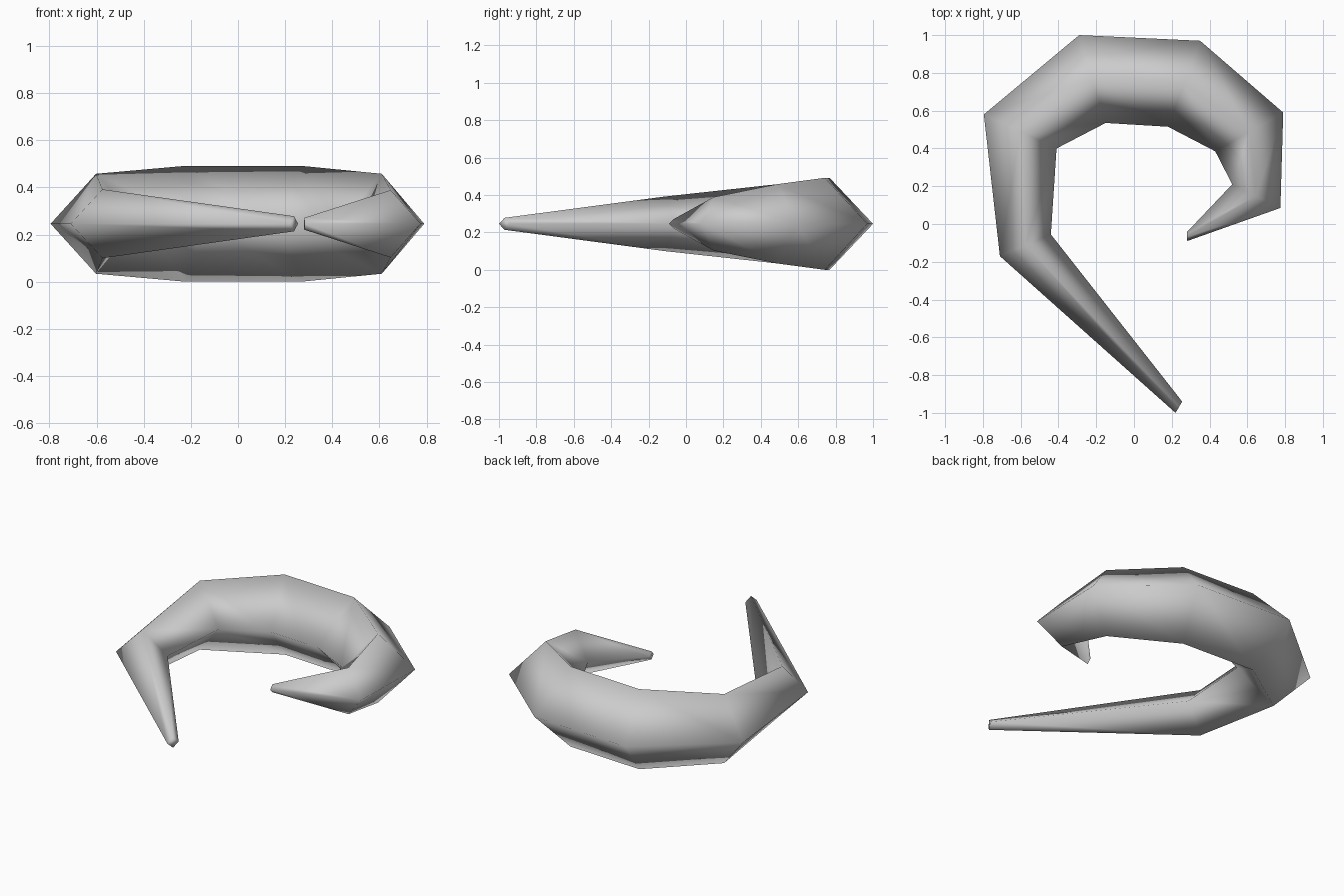
import bpy
import bmesh
from mathutils import Vector

if "Cube" in bpy.data.objects:
    bpy.data.objects.remove(bpy.data.objects["Cube"], do_unlink=True)

# Plain grey horn colour
grey = bpy.data.materials.new("horn_grey")
grey.use_nodes = True
colour = (0.6, 0.6, 0.6, 1.0)
grey.diffuse_color = colour
grey.node_tree.nodes["Principled BSDF"].inputs["Base Color"].default_value = colour

# Diamond sections along the curl: outer point, inner point, half height
MID_Z = 0.246
SECTIONS = [
    ((0.22, -1.0), (0.255, -0.94), 0.032),
    ((-0.71, -0.17), (-0.44, -0.055), 0.146),
    ((-0.795, 0.58), (-0.41, 0.4), 0.212),
    ((-0.29, 1.0), (-0.15, 0.535), 0.246),
    ((0.35, 0.97), (0.18, 0.515), 0.246),
    ((0.79, 0.59), (0.43, 0.385), 0.212),
    ((0.775, 0.085), (0.52, 0.21), 0.143),
    ((0.282, -0.09), (0.28, -0.043), 0.025),
]


def diamond(bm, outer, inner, half_height):
    """Four-cornered ring: outer, top, inner, bottom."""
    out = Vector((*outer, MID_Z))
    inn = Vector((*inner, MID_Z))
    mid = (out + inn) / 2
    rise = Vector((0, 0, half_height))
    return [bm.verts.new(p) for p in (out, mid + rise, inn, mid - rise)]


# Curled horn, skinned from ring to ring with closed tips
bm = bmesh.new()
rings = [diamond(bm, *section) for section in SECTIONS]
for a, b in zip(rings, rings[1:]):
    for i in range(4):
        j = (i + 1) % 4
        bm.faces.new((a[i], a[j], b[j], b[i]))
bm.faces.new(rings[0])
bm.faces.new(rings[-1])
bmesh.ops.recalc_face_normals(bm, faces=bm.faces[:])
for face in bm.faces:
    face.smooth = True

mesh = bpy.data.meshes.new("curled_horn")
bm.to_mesh(mesh)
bm.free()
mesh.materials.append(grey)
horn = bpy.data.objects.new("curled_horn", mesh)
bpy.context.collection.objects.link(horn)
